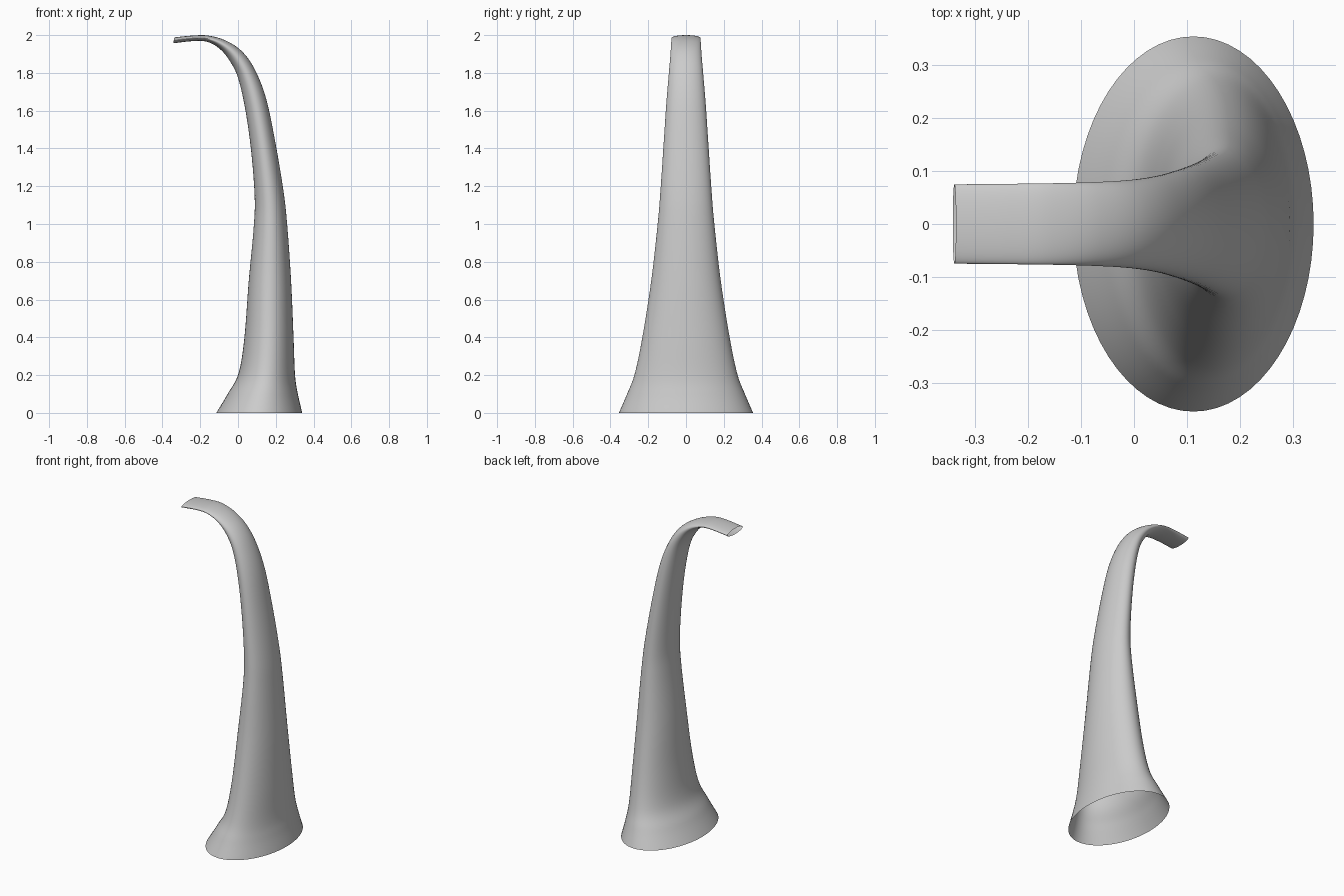
import bpy, bmesh, math
from mathutils import Vector

if "Cube" in bpy.data.objects:
    bpy.data.objects.remove(bpy.data.objects["Cube"])

SIDES, STEPS = 64, 8

# Sections: inner edge (x, z), outer edge (x, z), half width in y
SECTIONS = [
    (-0.115, 0.00, 0.340, 0.00, 0.355),
    (-0.055, 0.10, 0.317, 0.10, 0.312),
    (0.003, 0.21, 0.302, 0.20, 0.272),
    (0.034, 0.40, 0.294, 0.40, 0.231),
    (0.057, 0.70, 0.281, 0.70, 0.184),
    (0.083, 0.98, 0.260, 1.00, 0.151),
    (0.088, 1.15, 0.240, 1.18, 0.136),
    (0.068, 1.40, 0.198, 1.43, 0.119),
    (0.036, 1.62, 0.150, 1.66, 0.104),
    (-0.002, 1.78, 0.093, 1.81, 0.091),
    (-0.048, 1.87, 0.025, 1.91, 0.083),
    (-0.100, 1.93, -0.062, 1.97, 0.079),
    (-0.165, 1.965, -0.155, 1.997, 0.077),
    (-0.240, 1.968, -0.235, 1.998, 0.076),
    (-0.343, 1.957, -0.337, 1.988, 0.075),
]


def spline(points, steps):
    """Smooth curve through all points (Catmull-Rom)."""
    p = [Vector(v) for v in points]
    p = [2 * p[0] - p[1]] + p + [2 * p[-1] - p[-2]]
    out = []
    for i in range(1, len(p) - 2):
        a, b, c, d = p[i - 1:i + 3]
        for k in range(steps):
            t = k / steps
            out.append(0.5 * (2 * b + (c - a) * t + (2 * a - 5 * b + 4 * c - d) * t * t
                              + (3 * b - a - 3 * c + d) * t ** 3))
    return out + [p[-2]]


# Curved spout: elliptical sections lofted into an open tube
bm = bmesh.new()
rings = []
for ix, iz, ox, oz, w in spline(SECTIONS, STEPS):
    ring = []
    for k in range(SIDES):
        a = 2 * math.pi * k / SIDES
        c = math.cos(a)
        ring.append(bm.verts.new(((ix + ox) / 2 + (ox - ix) / 2 * c, w * math.sin(a),
                                  max(0, (iz + oz) / 2 + (oz - iz) / 2 * c))))
    rings.append(ring)
for lo, hi in zip(rings, rings[1:]):
    for k in range(SIDES):
        n = (k + 1) % SIDES
        bm.faces.new((lo[k], lo[n], hi[n], hi[k]))

mesh = bpy.data.meshes.new("spout")
bm.to_mesh(mesh)
bm.free()
mesh.shade_smooth()
spout = bpy.data.objects.new("spout", mesh)
bpy.context.collection.objects.link(spout)
